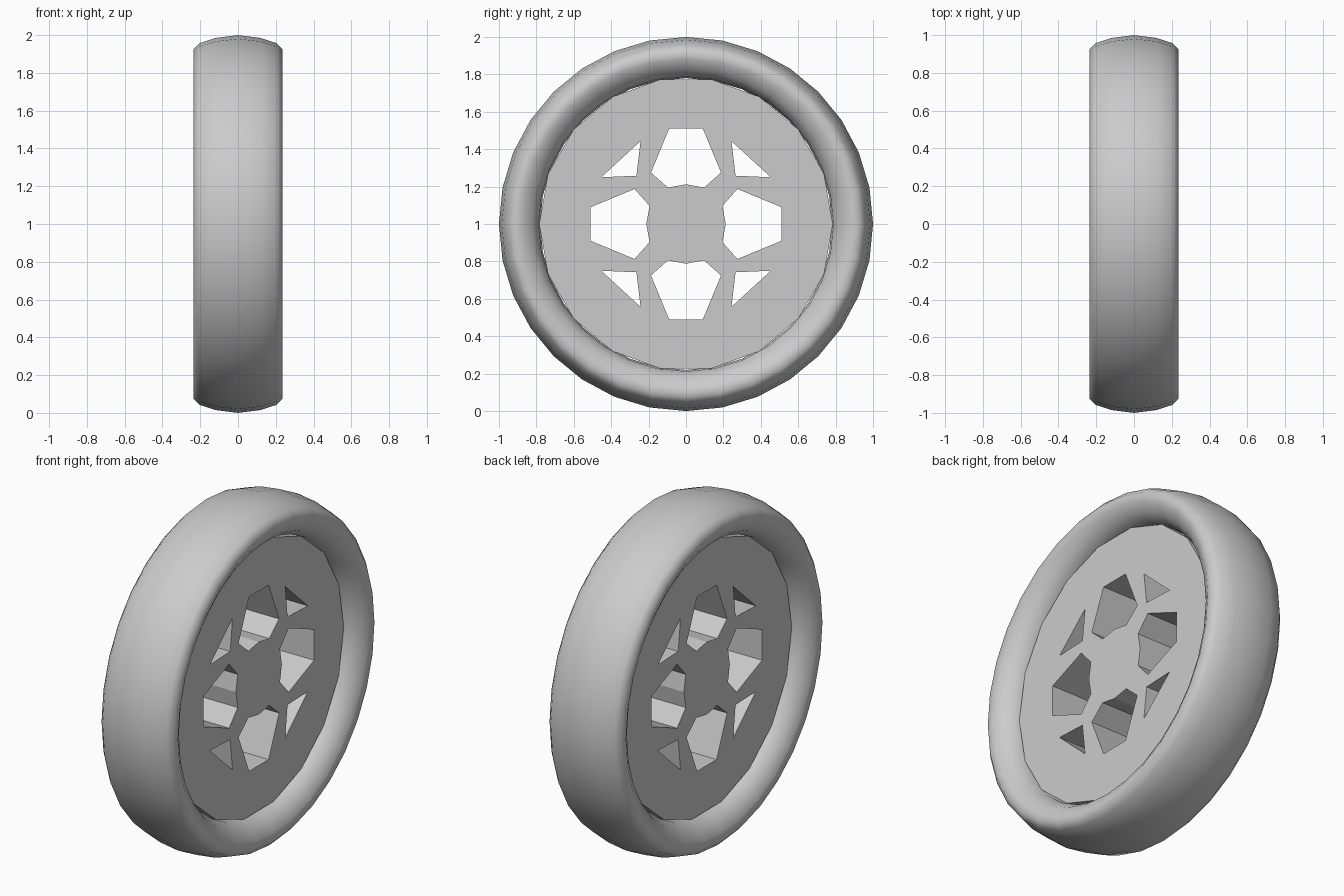
import bpy
from math import sin, cos, pi, radians
from mathutils import Vector, Matrix

cube = bpy.data.objects.get("Cube")
if cube:
    bpy.data.objects.remove(cube, do_unlink=True)

grey = bpy.data.materials.new("light_grey")
grey.use_nodes = True
colour = (0.6, 0.6, 0.6, 1)
grey.diffuse_color = colour
grey.node_tree.nodes["Principled BSDF"].inputs["Base Color"].default_value = colour


def finish(obj):
    obj.data.materials.append(grey)
    obj.location.z = 1
    return obj


def activate(obj):
    bpy.ops.object.select_all(action='DESELECT')
    obj.select_set(True)
    bpy.context.view_layer.objects.active = obj


# Tyre: a closed cross-section (width, radius) turned round the x axis
half = [(0.12, 0.985), (0.205, 0.957), (0.235, 0.925), (0.228, 0.88),
        (0.195, 0.825), (0.135, 0.788)]
section = [(0, 1)] + half + [(0, 0.78)] + [(-x, r) for x, r in reversed(half)]
steps, n = 32, len(section)
verts = [(x, r * cos(2 * pi * i / steps), r * sin(2 * pi * i / steps))
         for i in range(steps) for x, r in section]
faces = [(i * n + j, i * n + (j + 1) % n,
          (i + 1) % steps * n + (j + 1) % n, (i + 1) % steps * n + j)
         for i in range(steps) for j in range(n)]
mesh = bpy.data.meshes.new("tyre")
mesh.from_pydata(verts, [], [f[::-1] for f in faces])
tyre = bpy.data.objects.new("tyre", mesh)
bpy.context.collection.objects.link(tyre)
finish(tyre)
activate(tyre)
bpy.ops.object.shade_smooth()

# Wheel disc: flat outline with holes, extruded to its thickness
curve = bpy.data.curves.new("wheel_disc", 'CURVE')
curve.dimensions = '2D'
curve.fill_mode = 'BOTH'
curve.extrude = 0.135


def outline(points):
    spline = curve.splines.new('POLY')
    spline.points.add(len(points) - 1)
    for p, (x, y) in zip(spline.points, points):
        p.co = (x, y, 0, 1)
    spline.use_cyclic_u = True


outline([(0.785 * cos(2 * pi * i / 18), 0.785 * sin(2 * pi * i / 18))
         for i in range(18)])

# Four large holes and four small triangular ones
large = [(-0.09, 0.51), (0.09, 0.51), (0.187, 0.275), (0.097, 0.195),
         (0, 0.212), (-0.097, 0.195), (-0.187, 0.275)]
small = [(0.243, 0.443), (0.453, 0.25), (0.265, 0.258)]
for k in range(4):
    turn = Matrix.Rotation(k * pi / 2, 2)
    outline([turn @ Vector(p) for p in large])
for sx in (1, -1):
    for sy in (1, -1):
        outline([(x * sx, y * sy) for x, y in small])

disc = bpy.data.objects.new("wheel_disc", curve)
bpy.context.collection.objects.link(disc)
disc.rotation_euler = (radians(90), 0, radians(90))
finish(disc)
activate(disc)
bpy.ops.object.convert(target='MESH')
disc = bpy.context.object
activate(disc)
bpy.ops.object.shade_flat()
